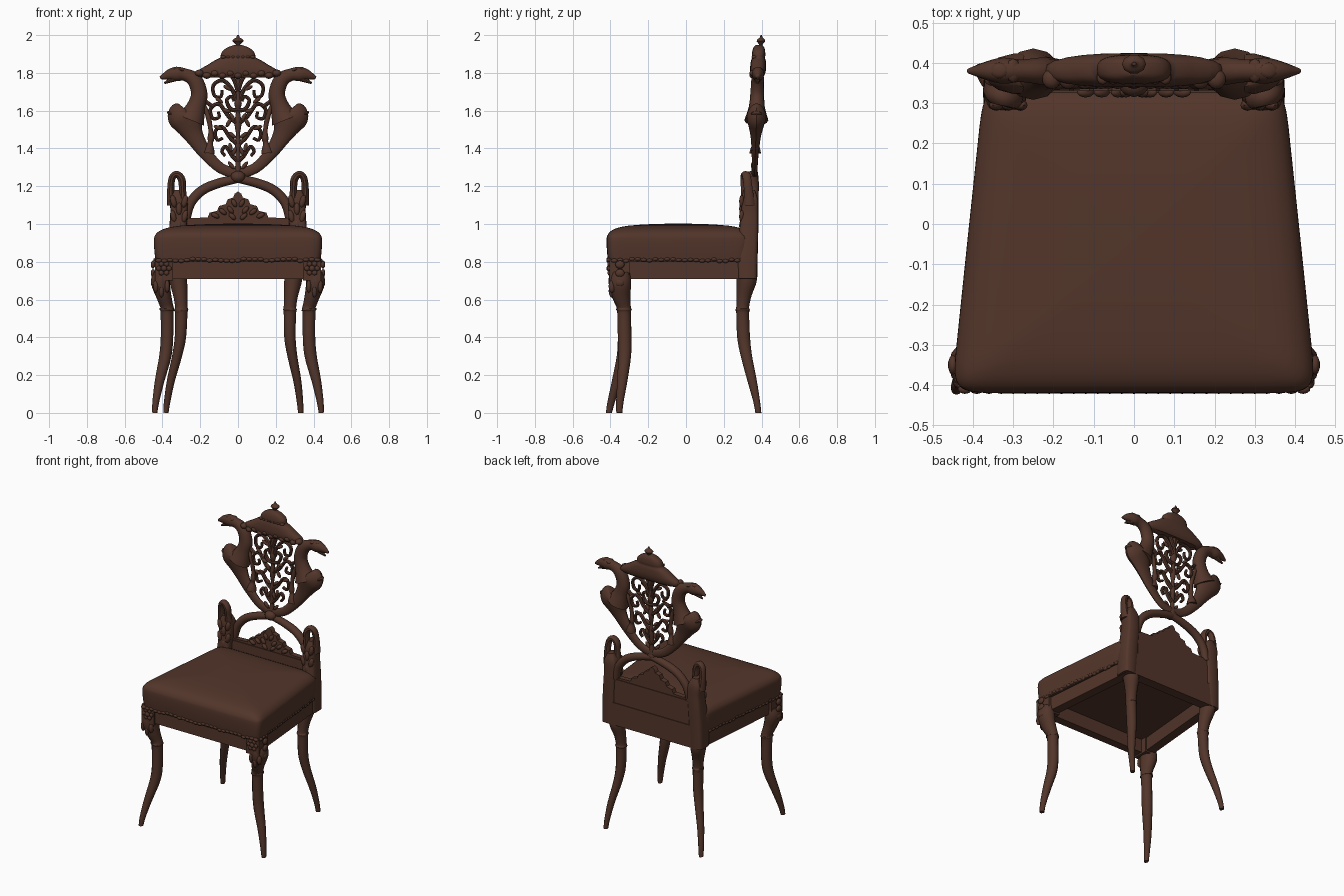
import bpy, bmesh, math, random
from mathutils import Vector

random.seed(4)
wood = bpy.data.materials.new("dark_wood")
wood.diffuse_color = (0.085, 0.036, 0.023, 1)


def finish(name, bm):
    bmesh.ops.recalc_face_normals(bm, faces=bm.faces)
    me = bpy.data.meshes.new(name)
    bm.to_mesh(me)
    bm.free()
    me.materials.append(wood)
    ob = bpy.data.objects.new(name, me)
    bpy.context.collection.objects.link(ob)
    return ob


def smooth_path(pts, sub):
    """Catmull-Rom through points of any dimension."""
    out = []
    for i in range(len(pts) - 1):
        p0, p1, p2, p3 = (pts[max(i - 1, 0)], pts[i], pts[i + 1], pts[min(i + 2, len(pts) - 1)])
        for k in range(sub):
            t = k / sub
            out.append([0.5 * (2*b + (c - a)*t + (2*a - 5*b + 4*c - d)*t*t + (3*b - a - 3*c + d)*t**3)
                        for a, b, c, d in zip(p0, p1, p2, p3)])
    return out + [list(pts[-1])]


def sweep(name, pts, n=10, sub=4, p=1.0, warp=None):
    """Tube through (x, y, z, radius in xz plane, radius in y)."""
    path = smooth_path(pts, sub)
    bm = bmesh.new()
    rings = []
    for i, (x, y, z, r, ry) in enumerate(path):
        a, b = path[max(i - 1, 0)], path[min(i + 1, len(path) - 1)]
        t = Vector((b[0] - a[0], b[2] - a[2]))
        t = t.normalized() if t.length > 1e-6 else Vector((0, 1))
        r, ry, ring = max(r, .002), max(ry, .002), []
        for k in range(n):
            c, s = math.cos(2*math.pi*k/n), math.sin(2*math.pi*k/n)
            u = math.copysign(abs(c)**p, c) * r
            v = math.copysign(abs(s)**p, s) * ry
            co = Vector((x + t.y*u, y + v, max(z - t.x*u, 0)))
            if warp:
                co = warp(co)
            ring.append(bm.verts.new(co))
        rings.append(ring)
    for a, b in zip(rings, rings[1:]):
        for k in range(n):
            bm.faces.new((a[k], a[(k+1) % n], b[(k+1) % n], b[k]))
    bm.faces.new(rings[0])
    bm.faces.new(rings[-1])
    return finish(name, bm)


def prism(name, poly, lo, hi, axis="z"):
    """Extrude an xy outline along z, or an xz outline along y."""
    bm = bmesh.new()
    put = (lambda q, h: (q[0], q[1], h)) if axis == "z" else (lambda q, h: (q[0], h, q[1]))
    a = [bm.verts.new(put(q, lo)) for q in poly]
    b = [bm.verts.new(put(q, hi)) for q in poly]
    bm.faces.new(a)
    bm.faces.new(b)
    for k in range(len(poly)):
        j = (k + 1) % len(poly)
        bm.faces.new((a[k], a[j], b[j], b[k]))
    return finish(name, bm)


def blobs(name, items):
    """Small carved lumps: (centre, radii, turn about y)."""
    bm = bmesh.new()
    for loc, size, turn in items:
        vs = bmesh.ops.create_icosphere(bm, subdivisions=2, radius=1)["verts"]
        c, s = math.cos(turn), math.sin(turn)
        for v in vs:
            x, y, z = (v.co[i] * size[i] for i in range(3))
            v.co = Vector((loc[0] + x*c + z*s, loc[1] + y, loc[2] - x*s + z*c))
    return finish(name, bm)


def half_width(y):
    return .413 - .105 * (y + .04)


def back_y(z):
    return .36 + .035 * (z - 1.2)


def flat(s, pts, depth=1.0):
    """Mirrored path in the plane of the chair back from (x, z, r)."""
    return [(s*x, back_y(z), z, r, r*depth) for x, z, r in pts]


# Padded seat, trapezoid in plan
rings = [(.98, .80), (.99, .83), (1, .88), (1, .925), (.985, .943), (.95, .96), (.87, .977), (.7, .991), (.35, 1), (.02, 1.002)]
sweep("seat_cushion", [(0, -.04, z, k, .38*k) for k, z in rings], n=64, sub=2, p=.13,
      warp=lambda c: Vector((c.x*half_width(c.y), c.y, c.z)))

# Seat frame, open underneath
fw, bw = half_width(-.4) - .03, half_width(.3) - .02
prism("front_rail", [(-fw, -.395), (fw, -.395), (fw, -.34), (-fw, -.34)], .71, .81)
prism("back_rail", [(-bw, .31), (bw, .31), (bw, .375), (-bw, .375)], .71, .86)
for s, side in ((1, "right"), (-1, "left")):
    prism(f"{side}_rail", [(s*fw, -.39), (s*bw, .34), (s*(bw - .06), .34), (s*(fw - .06), -.39)], .71, .81)
    prism(f"{side}_front_corner", [(s*.345, -.405), (s*.44, -.405), (s*.43, -.3), (s*.345, -.3)], .7, .815)

# Braid along the lower edge of the cushion
trim = [((x/100, -.41, .81 + random.uniform(-.006, .006)), (.018, .012, .011), 0) for x in range(-42, 43, 3)]
for s in (1, -1):
    for i in range(22):
        y = -.38 + i*.031
        trim.append(((s*(half_width(y) - .012), y, .81 + random.uniform(-.006, .006)), (.011, .018, .011), 0))
blobs("seat_braid", trim)

# Cabriole legs with a collar; the left pair is splayed a little differently
front = [(.405, -.35, .74, .045, .055), (.41, -.35, .69, .05, .06), (.393, -.345, .62, .04, .05),
         (.376, -.33, .56, .034, .038), (.376, -.329, .545, .04, .043), (.376, -.328, .53, .034, .036),
         (.376, -.325, .4, .033, .036), (.385, -.325, .3, .032, .034), (.415, -.337, .17, .025, .027),
         (.435, -.35, .06, .018, .02), (.441, -.353, 0, .014, .016)]
back = [(.30, .32, .74, .045, .055), (.29, .32, .69, .046, .053), (.28, .307, .62, .037, .04),
        (.275, .30, .56, .033, .034), (.275, .30, .545, .038, .039), (.275, .30, .53, .033, .034),
        (.275, .305, .4, .03, .034), (.288, .32, .3, .026, .03), (.314, .35, .17, .021, .025),
        (.328, .374, .06, .017, .018), (.332, .383, 0, .014, .016)]
sweep("front_leg_right", front, n=12)
sweep("back_leg_right", back, n=12)
sweep("front_leg_left", [(-x, y - .055*max(0, 1 - z/.35), z, a, b) for x, y, z, a, b in front], n=12)
sweep("back_leg_left", [(-x - .025 - .025*max(0, 1 - z/.5), y, z, a, b) for x, y, z, a, b in back], n=12)

for s, side in ((1, "right"), (-1, "left")):
    # Carved rosettes and knee leaves
    carve = [((s*.392, -.41, .765), (.016, .012, .016), 0)]
    for k in range(6):
        a = k*math.pi/3
        carve.append(((s*.392 + .027*math.cos(a), -.407, .765 + .027*math.sin(a)), (.014, .009, .014), 0))
    for dx, dz in ((-.03, .67), (0, .645), (.03, .67)):
        carve.append(((s*(.405 + dx), -.392, dz), (.014, .018, .035), 0))
    carve += [((s*.45, -.35, z), (.012, .025, .022), 0) for z in (.69, .74, .785)]
    blobs(f"{side}_corner_carving", carve)

    # Rear stile with curled finial
    sweep(f"{side}_stile", [(s*x, y, z, r, ry) for x, y, z, r, ry in
          ((.33, .325, .71, .045, .052), (.325, .325, .85, .048, .055), (.318, .333, .98, .046, .05),
           (.312, .337, 1.06, .046, .046), (.315, .337, 1.13, .044, .044), (.318, .335, 1.18, .02, .03))],
          n=16, p=.5)
    sweep(f"{side}_stile_curl", [(s*x, y, z, r, r*1.3) for x, y, z, r in
          ((.35, .335, 1.1, .025), (.356, .33, 1.18, .019), (.348, .322, 1.245, .018), (.322, .315, 1.263, .018),
           (.298, .312, 1.235, .02), (.294, .315, 1.18, .019), (.29, .325, 1.1, .025))], n=10)
    blobs(f"{side}_stile_leaves", [((s*(.312 + dx), .295, z), (.016, .014, .035), s*dx*8)
          for dx, z in ((-.03, 1.04), (.03, 1.04), (0, 1.08), (-.03, 1.12), (.03, 1.12), (0, .99))])

    # Lower arch, horn and beaked neck
    sweep(f"{side}_lower_arch", flat(s, [(.277, 1.02, .024), (.252, 1.11, .026), (.19, 1.178, .026),
          (.1, 1.217, .025), (0, 1.24, .022)]), n=12)
    sweep(f"{side}_horn", flat(s, [(0, 1.265, .028), (.09, 1.295, .028), (.17, 1.372, .034), (.232, 1.465, .05),
          (.262, 1.53, .078), (.277, 1.565, .093), (.278, 1.585, .088), (.268, 1.6, .06)], .55), n=14)
    sweep(f"{side}_neck", flat(s, [(.25, 1.55, .075), (.222, 1.62, .05), (.205, 1.69, .043), (.23, 1.762, .04),
          (.28, 1.79, .033), (.325, 1.794, .038), (.365, 1.79, .028), (.412, 1.773, .007)], .85), n=12)
    sweep(f"{side}_lower_beak", flat(s, [(.32, 1.78, .022), (.355, 1.763, .014), (.39, 1.745, .005)]), n=8)
    blobs(f"{side}_head_crest", [((s*.335, back_y(1.8), 1.822), (.025, .02, .01), s*.2),
          ((s*.30, back_y(1.8), 1.815), (.02, .03, .012), -s*.3),
          ((s*.355, back_y(1.57), 1.583), (.024, .03, .011), -s*.5)])

    # Scrolling foliage of the openwork
    scrolls = [[(0, 1.63), (.03, 1.71), (.08, 1.76), (.13, 1.735), (.125, 1.68), (.09, 1.675), (.085, 1.71)],
               [(0, 1.53), (.05, 1.57), (.1, 1.635), (.145, 1.61), (.135, 1.56), (.1, 1.565), (.105, 1.595)],
               [(0, 1.42), (.04, 1.455), (.085, 1.515), (.12, 1.49), (.11, 1.445), (.08, 1.455)],
               [(0, 1.33), (.03, 1.36), (.065, 1.41), (.085, 1.385), (.068, 1.36)],
               [(0, 1.6), (.04, 1.61), (.06, 1.655), (.035, 1.675), (.02, 1.65)],
               [(0, 1.7), (.02, 1.76), (.05, 1.8)], [(.13, 1.62), (.17, 1.65), (.19, 1.7)]]
    for i, pts in enumerate(scrolls):
        m = len(pts)
        sweep(f"{side}_scroll_{i+1}", flat(s, [(x, z, .0115 - .004*k/m) for k, (x, z) in enumerate(pts)], 1.3), n=8)
    blobs(f"{side}_leaves", [((s*x, back_y(z) - .008, z), (.011, .012, .026), s*t) for x, z, t in
          ((.03, 1.47, .9), (.05, 1.535, -.5), (.04, 1.405, .2), (.03, 1.565, .5), (.055, 1.72, 1.1),
           (.035, 1.31, .7), (.1, 1.655, .9), (.06, 1.6, 1.3), (.105, 1.51, 1.2), (.02, 1.385, -.4))])
    sweep(f"{side}_tassel", flat(s, [(.18, 1.63, .01), (.158, 1.57, .014), (.145, 1.5, .012), (.143, 1.455, .018),
          (.147, 1.43, .014), (.152, 1.4, .026), (.155, 1.375, .032)]), n=10)

# Central stem of the openwork and knot at the crossing
sweep("centre_stem", flat(1, [(0, 1.26, .02), (0, 1.33, .013), (0, 1.42, .016), (0, 1.47, .01), (0, 1.53, .018),
      (0, 1.6, .011), (0, 1.64, .02), (0, 1.7, .011), (0, 1.8, .016)]), n=10)
blobs("crossing_knot", [((0, .35, 1.25), (.04, .035, .032), 0)])

# Crest: pagoda-shaped canopy with scalloped hem and finial
crest = [(1.775, .19, .026), (1.79, .222, .036), (1.815, .208, .042), (1.84, .165, .042), (1.865, .125, .039),
         (1.88, .095, .034), (1.892, .092, .036), (1.915, .083, .034), (1.935, .055, .028), (1.948, .02, .016)]
sweep("crest_canopy", [(0, back_y(z), z, r, ry) for z, r, ry in crest], n=24, sub=2, p=.7)
blobs("crest_scallops", [((.041*k, back_y(1.79) - .02, 1.787 + .012*(k % 2)), (.024, .026, .019), 0) for k in range(-5, 6)]
      + [((.026*k, back_y(1.88) - .02, 1.884), (.015, .018, .009), 0) for k in range(-3, 4)])
sweep("crest_finial", [(0, back_y(z) + .01, z, r, r*.8) for z, r in
      ((1.935, .012), (1.95, .012), (1.968, .03), (1.98, .022), (1.987, .01), (2.0, .005))], n=10, sub=2)

# Lower back panel with stepped pediment
prism("back_panel", [(-.28, .84), (.28, .84), (.28, 1.02), (-.28, 1.02)], .325, .37, "y")
step = [(.27, 1.0), (.27, 1.03), (.16, 1.035), (.15, 1.06), (.11, 1.07), (.1, 1.095), (.065, 1.105),
        (.055, 1.13), (.025, 1.14), (.018, 1.16)]
prism("pediment", step + [(0, 1.172)] + [(-x, z) for x, z in reversed(step)], .33, .365, "y")
blobs("pediment_carving", [((s*x, .328, z), (.013, .014, .024), s*t) for s in (1, -1) for x, z, t in
      ((.02, 1.11, .5), (.04, 1.075, .7), (.08, 1.065, .9), (.12, 1.045, 1.1), (.03, 1.04, .8))])

bpy.ops.object.select_all(action="SELECT")
bpy.context.view_layer.objects.active = bpy.context.selected_objects[0]
bpy.ops.object.shade_smooth_by_angle(angle=math.radians(40))
